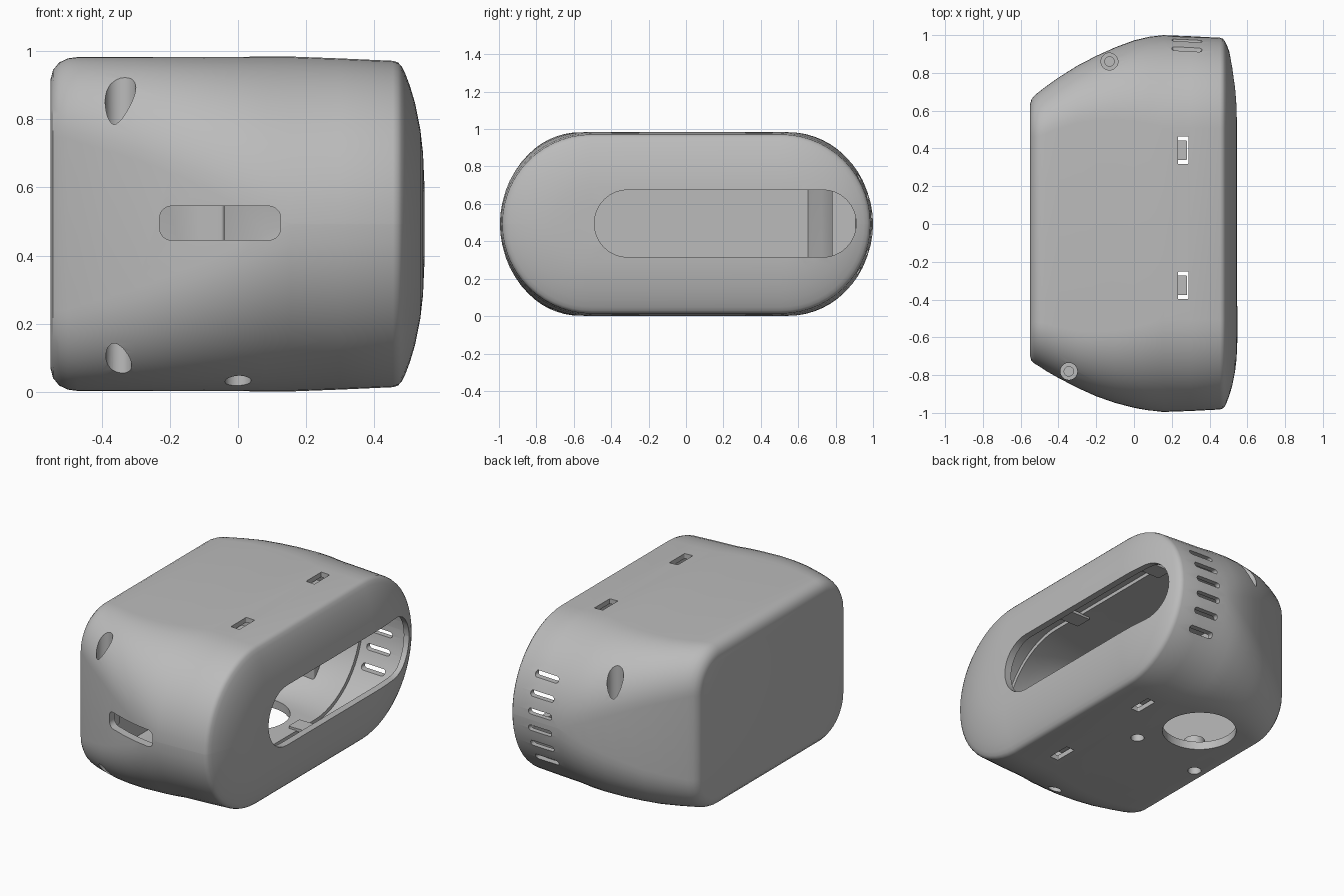
import bpy, bmesh, math

if "Cube" in bpy.data.objects:
    bpy.data.objects.remove(bpy.data.objects["Cube"])

grey = bpy.data.materials.new("plain grey")
grey.diffuse_color = (0.5, 0.5, 0.5, 1)
grey.use_nodes = True
grey.node_tree.nodes["Principled BSDF"].inputs["Base Color"].default_value = grey.diffuse_color
CZ = 0.4925  # mid height of the housing


def finish(name, bm):
    bmesh.ops.recalc_face_normals(bm, faces=bm.faces)
    me = bpy.data.meshes.new(name)
    bm.to_mesh(me)
    bm.free()
    me.materials.append(grey)
    ob = bpy.data.objects.new(name, me)
    bpy.context.collection.objects.link(ob)
    return ob


def rounded_rect(a0, a1, b0, b1, r, n=14):
    """Outline of a rounded rectangle in the (a, b) plane."""
    r = min(r, (a1 - a0) / 2 - 0.001, (b1 - b0) / 2 - 0.001)
    pts = []
    for k, (ca, cb) in enumerate([(a1 - r, b1 - r), (a0 + r, b1 - r),
                                  (a0 + r, b0 + r), (a1 - r, b0 + r)]):
        for i in range(n + 1):
            t = math.pi / 2 * (k + i / n)
            pts.append((ca + r * math.cos(t), cb + r * math.sin(t)))
    return pts


def loft(name, sections):
    """Skin of rounded-rectangle sections (x, y0, y1, half height, radius)."""
    bm = bmesh.new()
    rings = []
    for x, y0, y1, h, r in sections:
        rings.append([bm.verts.new((x, a, b))
                      for a, b in rounded_rect(y0, y1, CZ - h, CZ + h, r)])
    for p, q in zip(rings, rings[1:]):
        for i in range(len(p)):
            j = (i + 1) % len(p)
            bm.faces.new((p[i], p[j], q[j], q[i]))
    bm.faces.new(rings[0])
    bm.faces.new(rings[-1])
    return finish(name, bm)


def slot(name, axis, a, b, r, lo, hi):
    """Rounded slot through axis 0/1/2; a and b are the ranges on the other axes."""
    bm = bmesh.new()
    put = [lambda u, v, w: (w, u, v), lambda u, v, w: (u, w, v), lambda u, v, w: (u, v, w)][axis]
    pts = rounded_rect(a[0], a[1], b[0], b[1], r, 8)
    ends = [[bm.verts.new(put(u, v, w)) for u, v in pts] for w in (lo, hi)]
    for i in range(len(pts)):
        j = (i + 1) % len(pts)
        bm.faces.new((ends[0][i], ends[0][j], ends[1][j], ends[1][i]))
    for e in ends:
        bm.faces.new(e)
    return finish(name, bm)


def hole(name, x, y, r, z0, z1):
    bm = bmesh.new()
    bmesh.ops.create_cone(bm, cap_ends=True, segments=40, radius1=r, radius2=r, depth=z1 - z0)
    bmesh.ops.translate(bm, verts=bm.verts, vec=(x, y, (z0 + z1) / 2))
    return finish(name, bm)


def cut(ob, cutters):
    """Subtract every cutter, then remove the cutters."""
    for c in cutters:
        m = ob.modifiers.new("cut", 'BOOLEAN')
        m.operation, m.solver, m.object = 'DIFFERENCE', 'EXACT', c
    bpy.context.view_layer.update()
    dg = bpy.context.evaluated_depsgraph_get()
    me = bpy.data.meshes.new_from_object(ob.evaluated_get(dg))
    ob.modifiers.clear()
    ob.data = me
    for c in cutters:
        bpy.data.objects.remove(c)


# Body curve: x, y min, y max, half height, corner radius
body = [(-0.55, -0.70, 0.635, 0.425, 0.17), (-0.543, -0.725, 0.66, 0.452, 0.20),
        (-0.525, -0.74, 0.682, 0.474, 0.22), (-0.50, -0.755, 0.702, 0.486, 0.235),
        (-0.47, -0.775, 0.725, 0.49, 0.25), (-0.40, -0.815, 0.775, 0.49, 0.27),
        (-0.30, -0.867, 0.838, 0.49, 0.30), (-0.20, -0.912, 0.89, 0.49, 0.34),
        (-0.10, -0.947, 0.935, 0.49, 0.38), (0.0, -0.973, 0.972, 0.4905, 0.425),
        (0.08, -0.988, 0.991, 0.4915, 0.46), (0.155, -0.995, 1.0, 0.4915, 0.4915)]
lid = [(0.30, -0.99, 0.994, 0.486, 0.486), (0.455, -0.982, 0.986, 0.479, 0.479)]
# Softly domed front, stepped inward from the rim
dome = [(x, -0.982 + d, 0.986 - d, 0.479 - d, 0.479 - d) for x, d in
        [(0.47, 0.005), (0.48, 0.016), (0.49, 0.035), (0.505, 0.075), (0.52, 0.125),
         (0.535, 0.20), (0.543, 0.27), (0.547, 0.36)]]
housing = loft("housing", body + lid + dome)


def inset(s, t):
    return (s[0], s[1] + t, s[2] - t, s[3] - t, s[4] - t)


# Hollow inside, with a thinner wall in front of the seam lip
back = (-0.51,) + inset(body[3], 0.05)[1:]
inner = [back] + [inset(s, 0.05) for s in body[4:]]
inner += [inset((0.157,) + body[-1][1:], 0.03)] + [inset(s, 0.03) for s in lid]
inner += [inset((0.49,) + dome[4][1:], 0.01), inset((0.502,) + dome[6][1:], 0.01)]
cavity = loft("cavity", inner)

# Solid screw columns and side block left standing in the cavity
screws = [(-0.345, -0.78), (-0.13, 0.86)]
floor_screws = [(0.05, 0.09), (-0.44, 0.01), (0.0, -0.70), (-0.35, -0.76)]
solids = [slot("side_block", 2, (-0.6, -0.04), (0.78, 1.1), 0.01, -0.1, 1.1)]
solids += [hole("column", *screws[0], 0.085, 0.4, 1.1)]
solids += [hole("post", x, y, 0.06, -0.1, 0.2) for x, y in floor_screws]
cut(cavity, solids)

cuts = [cavity]
# Front window and side port
cuts.append(slot("window", 0, (-0.49, 0.91), (0.315, 0.675), 0.18, 0.3, 0.7))
cuts.append(slot("port", 1, (-0.23, 0.125), (0.445, 0.545), 0.035, -1.2, -0.80))
# Vents on the far side
for i in range(6):
    z = CZ + (i - 2.5) * 0.1
    cuts.append(slot("vent", 1, (0.2, 0.36), (z - 0.017, z + 0.017), 0.017, 0.8, 1.2))
# Latch slots, top and bottom
latch_y = (0.39, -0.325)
for y in latch_y:
    for lo, hi in ((-0.1, 0.1), (0.88, 1.1)):
        cuts.append(slot("latch_slot", 2, (0.232, 0.288), (y - 0.073, y + 0.073), 0.005, lo, hi))
# Screw recesses above, with pilot holes
for x, y in screws:
    cuts.append(hole("recess", x, y, 0.045, 0.62, 1.1))
    cuts.append(hole("pilot", x, y, 0.025, 0.45, 0.7))
# Floor openings
cuts.append(hole("floor_opening", -0.17, 0.375, 0.21, -0.1, 0.12))
cuts += [hole("floor_screw", x, y, 0.038, -0.1, 0.15) for x, y in floor_screws]
cut(housing, cuts)

# Latch tongues behind the slots
parts = [housing]
for y in latch_y:
    for z in (0.046, 0.921):
        parts.append(slot("latch_tongue", 2, (0.10, 0.28), (y - 0.052, y + 0.052), 0.005, z, z + 0.018))

for ob in parts:
    bpy.ops.object.select_all(action='DESELECT')
    ob.select_set(True)
    bpy.context.view_layer.objects.active = ob
    bpy.ops.object.shade_smooth_by_angle(angle=math.radians(32))
